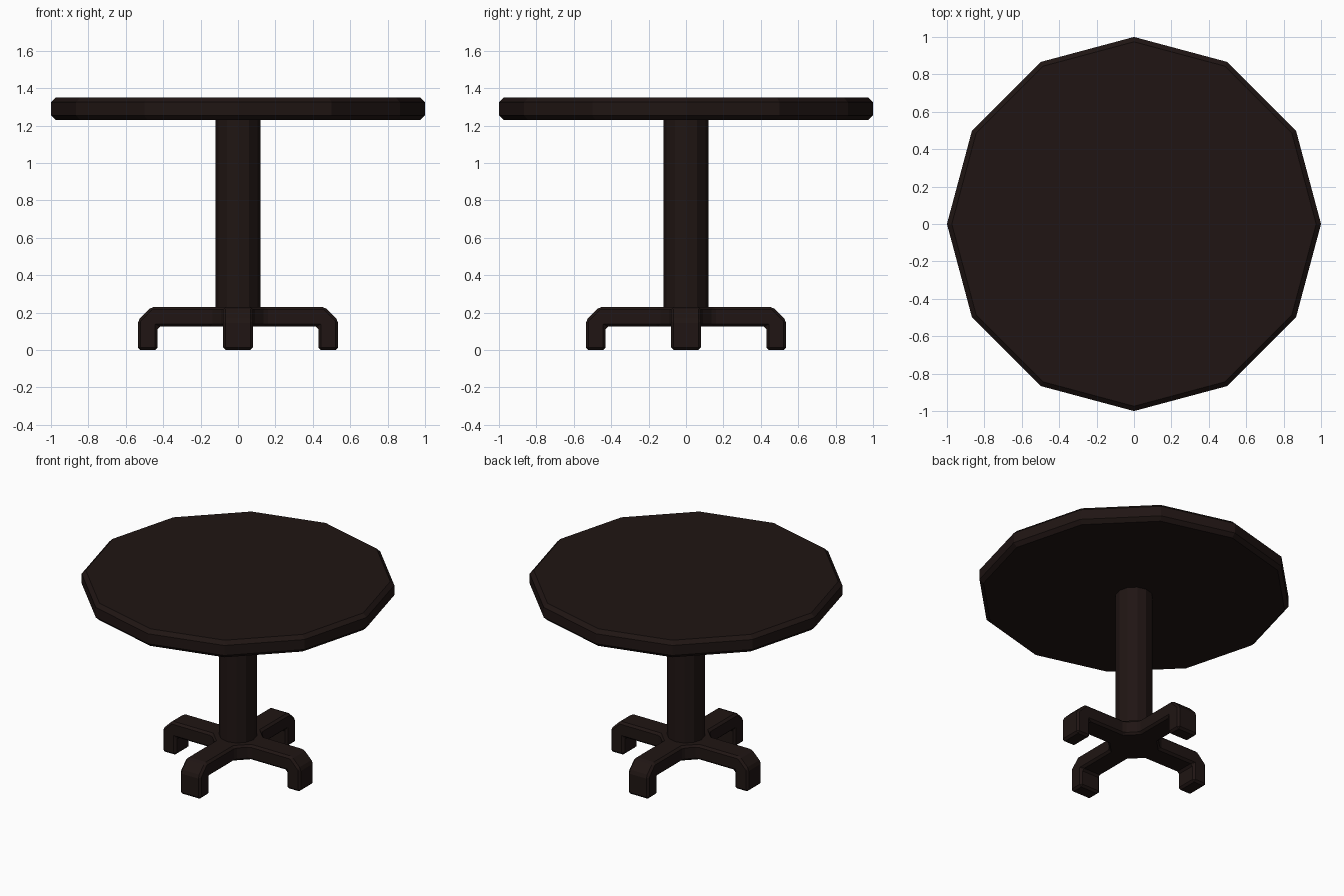
import bpy, bmesh
from math import pi
from mathutils import Matrix

if "Cube" in bpy.data.objects:
    bpy.data.objects.remove(bpy.data.objects["Cube"])

wood = bpy.data.materials.new("dark_wood")
wood.diffuse_color = (0.014, 0.0075, 0.0065, 1)
wood.use_nodes = True
wood.node_tree.nodes["Principled BSDF"].inputs["Base Color"].default_value = wood.diffuse_color


def make_object(name, bm, bevel=0):
    bmesh.ops.recalc_face_normals(bm, faces=bm.faces[:])
    mesh = bpy.data.meshes.new(name)
    bm.to_mesh(mesh)
    bm.free()
    mesh.materials.append(wood)
    obj = bpy.data.objects.new(name, mesh)
    bpy.context.collection.objects.link(obj)
    if bevel:
        mod = obj.modifiers.new("bevel", 'BEVEL')
        mod.width = bevel
        mod.segments = 1
        mod.limit_method = 'ANGLE'
        mod.angle_limit = 0.5
    return obj


def prism(sides, radius, z0, z1):
    bm = bmesh.new()
    bmesh.ops.create_cone(bm, cap_ends=True, segments=sides, radius1=radius,
                          radius2=radius, depth=z1 - z0,
                          matrix=Matrix.Translation((0, 0, (z0 + z1) / 2)))
    return bm


# Twelve-sided top with chamfered rims
top = prism(12, 1.0, 1.23, 1.35)
rims = [e for e in top.edges if abs(e.verts[0].co.z - e.verts[1].co.z) < 1e-4]
bmesh.ops.bevel(top, geom=rims, offset=0.025, segments=1, affect='EDGES')
make_object("tabletop", top)

# Round centre column
column = make_object("column", prism(12, 0.12, 0.23, 1.23))

# Four-armed base: one arm (side profile swept across its width) repeated around a hub
W, HUB, Z0, Z1 = 0.08, 0.147, 0.125, 0.23
profile = [(HUB, Z1), (0.465, Z1), (0.535, 0.16), (0.535, 0), (0.43, 0), (0.43, Z0), (HUB, Z0)]
base = bmesh.new()
hub_top, hub_bottom = [], []
for k in range(4):
    rot = Matrix.Rotation(k * pi / 2, 3, 'Z')
    right, left = ([base.verts.new(rot @ Matrix.Identity(3).col[0] * x
                                   + rot @ Matrix.Identity(3).col[1] * y
                                   + Matrix.Identity(3).col[2] * z) for x, z in profile]
                   for y in (-W, W))
    base.faces.new(right)
    base.faces.new(left)
    for i in range(len(profile) - 1):
        base.faces.new((right[i], right[i + 1], left[i + 1], left[i]))
    hub_top += [right[0], left[0]]
    hub_bottom += [right[-1], left[-1]]

# Hub: top, bottom and the angled corners between arms
base.faces.new(hub_top)
base.faces.new(hub_bottom)
for i in range(1, 8, 2):
    j = (i + 1) % 8
    base.faces.new((hub_top[i], hub_top[j], hub_bottom[j], hub_bottom[i]))
bmesh.ops.dissolve_limit(base, angle_limit=0.01, verts=base.verts[:], edges=base.edges[:])
make_object("pedestal_base", base, bevel=0.014)
